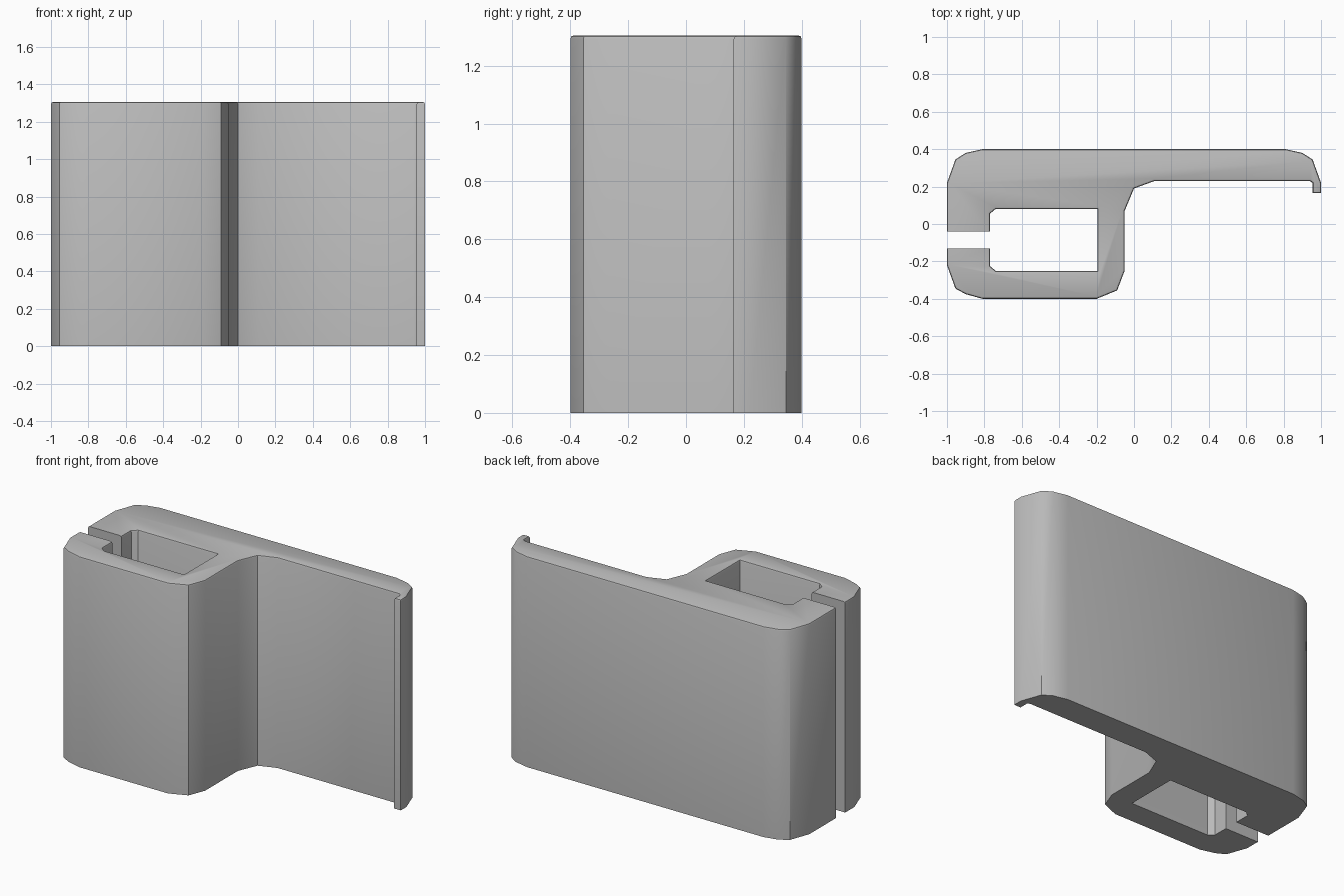
import bpy
import bmesh
import math

cube = bpy.data.objects.get("Cube")
if cube:
    bpy.data.objects.remove(cube)

HEIGHT = 1.305
RIM = 0.012

# One neutral grey for the whole clip
grey = bpy.data.materials.new("neutral_grey")
grey.use_nodes = True
colour = (0.5, 0.5, 0.5, 1)
grey.diffuse_color = colour
grey.node_tree.nodes["Principled BSDF"].inputs["Base Color"].default_value = colour

# Cross-section, counter-clockwise: box section, arm, lip, back, then slot and cavity
box_front = [(-1, -.13), (-1, -.22), (-.955, -.345), (-.9, -.375), (-.81, -.4),
             (-.2, -.4), (-.09, -.355), (-.05, -.25)]
arm_front = [(-.05, .07), (0, .19), (.11, .23), (.94, .23)]
lip = [(.955, .22), (.955, .165), (1, .165), (1, .22)]
back = [(.955, .345), (.9, .38), (.81, .4), (-.81, .4), (-.9, .38), (-.955, .345), (-1, .22)]
cavity = [(-1, -.04), (-.77, -.04), (-.77, .055), (-.74, .08), (-.195, .08),
          (-.195, -.25), (-.74, -.25), (-.77, -.225), (-.77, -.13)]
profile = box_front + arm_front + lip + back + cavity

# Extrude the section upward
bm = bmesh.new()
base = bm.faces.new([bm.verts.new((x, y, 0)) for x, y in profile])
grown = bmesh.ops.extrude_face_region(bm, geom=[base], use_keep_orig=True)
top_verts = [g for g in grown["geom"] if isinstance(g, bmesh.types.BMVert)]
bmesh.ops.translate(bm, verts=top_verts, vec=(0, 0, HEIGHT))
bmesh.ops.recalc_face_normals(bm, faces=bm.faces[:])

# Soften the upper rim, leaving the flat slot walls crisp
def in_slot(edge):
    return all(v.co.x < -.76 and -.14 < v.co.y < -.03 for v in edge.verts)

rim = [e for e in bm.edges
       if all(v.co.z > HEIGHT - .001 for v in e.verts) and not in_slot(e)]
bmesh.ops.bevel(bm, geom=rim, offset=RIM, segments=2, profile=0.5, affect='EDGES')
bmesh.ops.recalc_face_normals(bm, faces=bm.faces[:])

mesh = bpy.data.meshes.new("clip_body")
bm.to_mesh(mesh)
bm.free()
mesh.materials.append(grey)
body = bpy.data.objects.new("clip_body", mesh)
bpy.context.collection.objects.link(body)

# Smooth the rounded corners and keep the creases
bpy.context.view_layer.objects.active = body
body.select_set(True)
bpy.ops.object.shade_smooth_by_angle(angle=math.radians(35))
